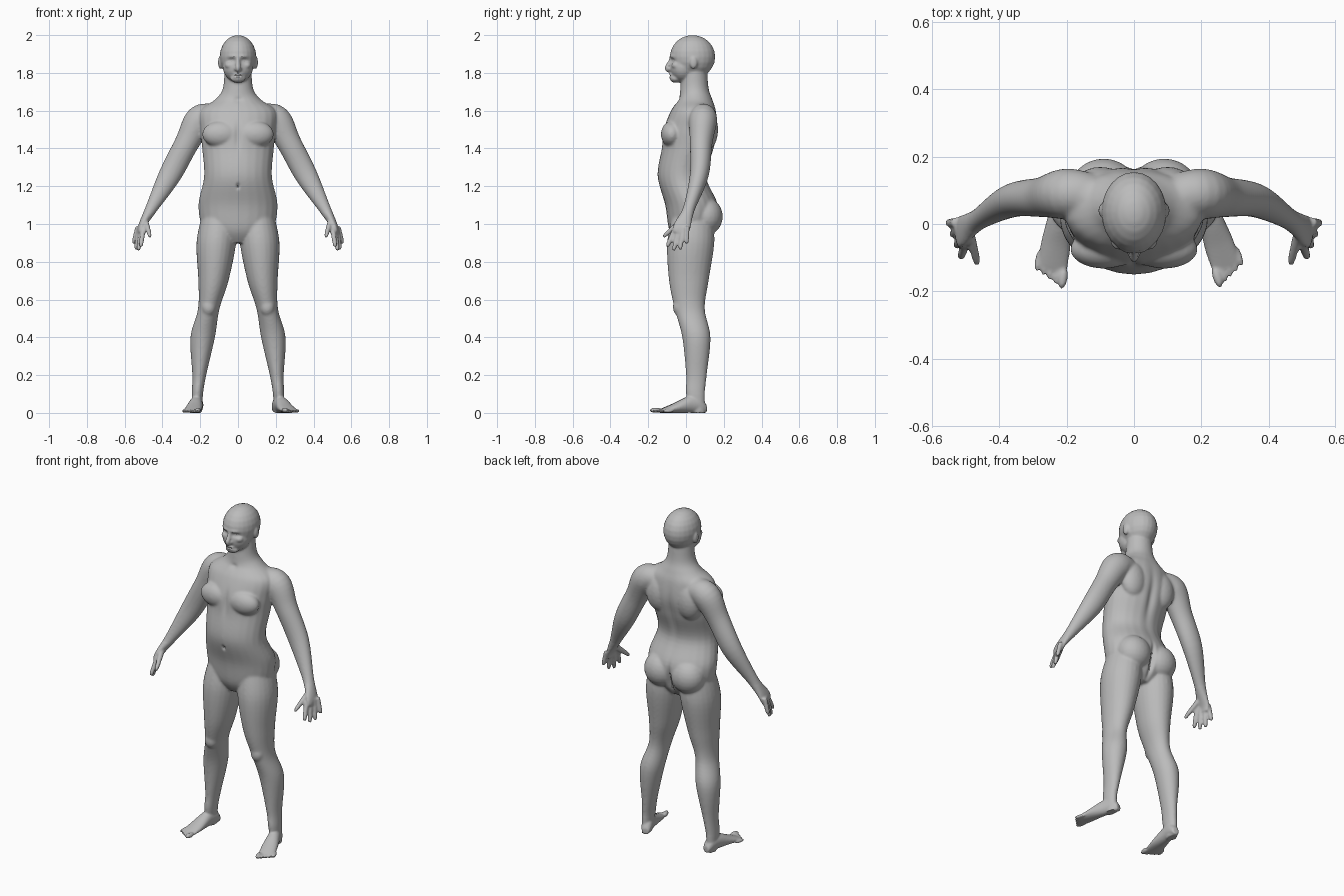
import bpy, bmesh, math
from mathutils import Vector, Matrix

cube = bpy.data.objects.get("Cube")
if cube:
    bpy.data.objects.remove(cube)

SIDES, STEPS = 24, 6
bm = bmesh.new()


def blend(a, b, c, d, t):
    """Catmull-Rom value between b and c."""
    return b + ((c - a) * t + (2 * a - 5 * b + 4 * c - d) * t * t
                + (3 * b - a - 3 * c + d) * t ** 3) / 2


def smooth_rows(rows):
    """Fill in a smooth run of rows between the given ones."""
    out, last = [], len(rows) - 1
    for i in range(last):
        four = [rows[max(0, min(last, i + k))] for k in (-1, 0, 1, 2)]
        for step in range(STEPS):
            out.append([blend(*values, step / STEPS) for values in zip(*four)])
    return out + [list(rows[last])]


def loft(rings, matrix=Matrix()):
    """Skin closed elliptical rings given as (centre, u, v)."""
    loops = []
    for centre, u, v in rings:
        angles = [math.tau * k / SIDES for k in range(SIDES)]
        loops.append([bm.verts.new(matrix @ (centre + u * math.cos(a) + v * math.sin(a)))
                      for a in angles])
    for low, high in zip(loops, loops[1:]):
        for k in range(SIDES):
            j = (k + 1) % SIDES
            bm.faces.new((low[k], low[j], high[j], high[k]))
    bm.faces.new(loops[0][::-1])
    bm.faces.new(loops[-1])


def column(rows, side=1):
    """Level rings: height, centre x, front y, back y, half width."""
    loft([(Vector((x * side, (front + back) / 2, z)),
           Vector((width, 0, 0)), Vector((0, (back - front) / 2, 0)))
          for z, x, front, back, width in smooth_rows(rows)])


def tube(rows, side=1):
    """Rings square to a path: x, y, z, thickness, breadth towards y."""
    rows = smooth_rows(rows)
    points = [Vector((x * side, y, z)) for x, y, z, thick, broad in rows]
    rings = []
    for i, (point, row) in enumerate(zip(points, rows)):
        along = points[min(i + 1, len(points) - 1)] - points[max(i - 1, 0)]
        along.normalize()
        across = Vector((0, 1, 0))
        across = (across - along * across.dot(along)).normalized()
        rings.append((point, across.cross(along) * row[3], across * row[4]))
    loft(rings)


def ball(centre, radii, side=1, matrix=Matrix()):
    x, y, z = centre
    place = Matrix.Translation((x * side, y, z)) @ Matrix.Diagonal((*radii, 1))
    bmesh.ops.create_uvsphere(bm, u_segments=SIDES, v_segments=SIDES // 2,
                              radius=1, matrix=matrix @ place)


# Trunk and neck
column([(.9, 0, -.05, .1, .07), (.97, 0, -.09, .15, .18), (1.1, 0, -.11, .17, .21),
        (1.25, 0, -.15, .11, .18), (1.4, 0, -.13, .15, .19), (1.5, 0, -.12, .17, .2),
        (1.6, 0, -.08, .16, .2), (1.66, 0, -.04, .14, .12), (1.72, 0, -.03, .12, .08),
        (1.84, 0, -.02, .11, .07)])

# Skull, jaw, chin, lips and nose
ball((0, .035, 1.885), (.097, .12, .115))
ball((0, -.015, 1.83), (.08, .07, .08))
ball((0, -.055, 1.77), (.04, .03, .024))
for z in (1.778, 1.79):
    ball((0, -.08, z), (.025, .01, .007))
tube([(0, -.075, 1.885, .008, .01), (0, -.09, 1.85, .012, .01),
      (0, -.098, 1.825, .013, .016), (0, -.085, 1.81, .008, .012)])

LEG = [(1.05, .1, -.07, .14, .09), (.9, .115, -.1, .15, .105), (.7, .13, -.09, .12, .08),
       (.55, .155, -.06, .1, .057), (.4, .187, -.02, .13, .065),
       (.2, .205, 0, .11, .037), (.1, .215, 0, .1, .03), (0, .217, .03, .1, .025)]
ARM = [(.12, .09, 1.57, .06, .06), (.2, .09, 1.55, .08, .075), (.27, .08, 1.43, .065, .06),
       (.36, .07, 1.26, .06, .05), (.46, .015, 1.08, .032, .032),
       (.51, -.02, .99, .018, .046), (.52, -.03, .95, .012, .04)]
# Foot sections from heel to ball: y, half width, height
FOOT = [(.06, .02, .04), (.03, .03, .08), (-.03, .035, .09), (-.12, .045, .05),
        (-.19, .044, .02)]

for side in (-1, 1):
    column(LEG, side)

    # Foot and toes, turned outwards from the ankle
    turn = Matrix.Rotation(math.radians(13 * side + 5), 4, "Z")
    ankle = Matrix.Translation((.217 * side, .05, 0)) @ turn
    loft([(Vector((0, y, height / 2)), Vector((width, 0, 0)), Vector((0, 0, height / 2)))
          for y, width, height in smooth_rows(FOOT)], ankle)
    for toe in range(5):
        size = .01 if toe else .014
        ball((.02 * toe - .035, .01 * toe - .207, size), (size, .034, size), side, ankle)

    # Arm and hand
    tube(ARM, side)

    # Fingers fan out from the knuckles, the middle ones longest
    for finger in range(4):
        t = finger / 3
        knuckle = Vector((.5, -.055, .98)).lerp(Vector((.53, .005, .985)), t)
        tip = Vector((.515, -.1, .88)).lerp(Vector((.553, .003, .895)), t)
        tip.z -= .03 * math.sin(math.pi * t)
        spots = [(knuckle.lerp(tip, f), r) for f, r in ((0, .014), (.8, .012), (1, .007))]
        tube([(*spot, r, r) for spot, r in spots], side)
    tube([(.49, -.02, 1.02, .014, .018), (.47, -.1, .95, .012, .012),
          (.466, -.12, .93, .007, .007)], side)

    # Chest, shoulder blade, shoulder slope, buttock and knee cap
    ball((.09, -.075, 1.475), (.1, .058, .07), side)
    ball((.1, .11, 1.5), (.08, .06, .11), side)
    ball((.13, .08, 1.59), (.1, .06, .05), side)
    ball((.09, .105, 1.04), (.1, .09, .1), side)
    ball((.155, -.03, .56), (.04, .04, .05), side)
    # Ear, cheekbone and nostril
    ball((.093, .04, 1.855), (.013, .021, .034), side)
    ball((.045, -.05, 1.84), (.025, .027, .02), side)
    ball((.012, -.088, 1.82), (.008, .01, .008), side)

bmesh.ops.recalc_face_normals(bm, faces=bm.faces)
mesh = bpy.data.meshes.new("body")
bm.to_mesh(mesh)
bm.free()
body = bpy.data.objects.new("body", mesh)
bpy.context.collection.objects.link(body)
bpy.context.view_layer.objects.active = body
body.select_set(True)

# Fuse the parts into one skin
fuse = body.modifiers.new("fuse", "REMESH")
fuse.mode, fuse.voxel_size = "VOXEL", .006
bpy.ops.object.modifier_apply(modifier="fuse")

# Soften the joints, keeping face, hands and feet crisp
mesh = body.data
group = body.vertex_groups.new(name="soft")
for vert in mesh.vertices:
    x, y, z = vert.co
    fine = z < .1 or z > 1.76 or (abs(x) > .44 and z < 1.06)
    group.add([vert.index], .3 if fine else 1, "REPLACE")
soften = body.modifiers.new("soften", "SMOOTH")
soften.factor, soften.iterations, soften.vertex_group = .5, 14, group.name
bpy.ops.object.modifier_apply(modifier="soften")

# Sculpted dents and swells: centre, spread, push inwards or outwards along y
DABS = {
    "eye socket": ((.034, -.08, 1.866), (.02, .04, .011), .013),
    "eyelid": ((.034, -.08, 1.865), (.01, .04, .005), -.006),
    "brow": ((.03, -.08, 1.888), (.025, .03, .008), -.005),
    "mouth": ((0, -.09, 1.784), (.024, .03, .003), .006),
    "navel": ((0, -.15, 1.2), (.008, .04, .014), .014),
    "breastbone": ((0, -.13, 1.47), (.016, .05, .07), .01),
    "spine": ((0, .16, 1.38), (.022, .06, .17), -.014),
    "seat cleft": ((0, .18, 1), (.012, .1, .08), -.025),
    "throat": ((0, -.03, 1.655), (.02, .03, .015), .008),
    "collar": ((.09, -.1, 1.645), (.05, .05, .012), -.006),
}
for vert in mesh.vertices:
    place = Vector((abs(vert.co.x), vert.co.y, vert.co.z))
    vert.co.y += sum(push * math.exp(-sum(((p - c) / s) ** 2
                                          for p, c, s in zip(place, centre, spread)))
                     for centre, spread, push in DABS.values())

# Grey skin
skin = bpy.data.materials.new("grey skin")
skin.use_nodes = True
grey = (.5, .5, .5, 1)
skin.diffuse_color = grey
skin.node_tree.nodes["Principled BSDF"].inputs["Base Color"].default_value = grey
mesh.materials.clear()
mesh.materials.append(skin)
bpy.ops.object.shade_smooth_by_angle(angle=math.radians(40))
